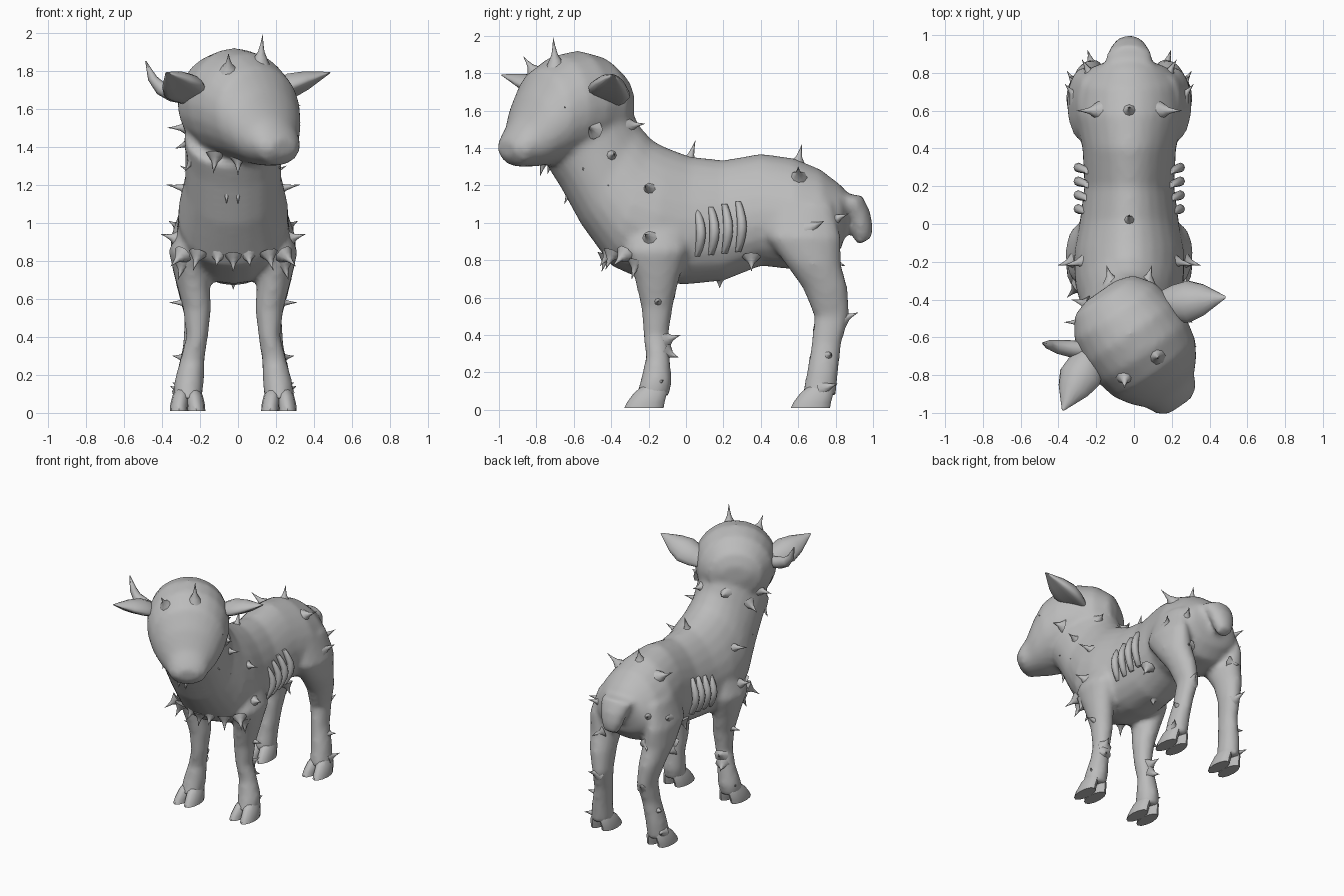
import bpy, bmesh, math
from mathutils import Vector as V

if "Cube" in bpy.data.objects:
    bpy.data.objects.remove(bpy.data.objects["Cube"])

GREY = bpy.data.materials.new("plain grey")
GREY.use_nodes = True
GREY.diffuse_color = (0.5, 0.5, 0.5, 1)
GREY.node_tree.nodes["Principled BSDF"].inputs["Base Color"].default_value = (0.5, 0.5, 0.5, 1)
CX = -0.025                      # the body's own mirror line
X, Y, Z = V((1, 0, 0)), V((0, 1, 0)), V((0, 0, 1))


def loft(bm, rings, n=16, cup=0.0, pear=0.0):
    """Skin rings of (centre, half axis u, half axis v); cup bends them, pear narrows the v side."""
    loops = []
    for c, u, v in rings:
        loop = []
        for i in range(n):
            a = math.tau * i / n
            bend = v.normalized() * (cup * u.length * math.cos(a) ** 2)
            loop.append(bm.verts.new(c + u * math.cos(a) * (1 - pear * math.sin(a)) + v * math.sin(a) + bend))
        loops.append(loop)
    for a, b in zip(loops, loops[1:]):
        for i in range(n):
            j = (i + 1) % n
            bm.faces.new((a[i], a[j], b[j], b[i]))
    bm.faces.new(loops[0][::-1])
    bm.faces.new(loops[-1])


def finish(bm, name, angle=60):
    bmesh.ops.recalc_face_normals(bm, faces=bm.faces)
    me = bpy.data.meshes.new(name)
    bm.to_mesh(me)
    bm.free()
    me.materials.append(GREY)
    ob = bpy.data.objects.new(name, me)
    bpy.context.collection.objects.link(ob)
    bpy.ops.object.select_all(action="DESELECT")
    ob.select_set(True)
    bpy.context.view_layer.objects.active = ob
    bpy.ops.object.shade_smooth_by_angle(angle=math.radians(angle))
    return ob


def head(s, f, z):
    """Point in the turned head's frame: sideways, forward, height."""
    return V((-0.02 + s * 0.82 + f * 0.57, -0.58 + s * 0.57 - f * 0.82, z))


SIDE = V((0.82, 0.57, 0))

# Skin: torso and neck, as top point, bottom point and half width
skin = bmesh.new()
torso = [(.88, 1.14, .86, .97, .09), (.83, 1.2, .83, .86, .2), (.72, 1.285, .75, .77, .27),
         (.58, 1.345, .58, .75, .285), (.4, 1.37, .4, .77, .245), (.2, 1.335, .2, .69, .235),
         (.02, 1.355, 0, .67, .26), (-.1, 1.4, -.2, .68, .29), (-.18, 1.44, -.4, .77, .285),
         (-.25, 1.52, -.56, .99, .25), (-.3, 1.62, -.67, 1.19, .25), (-.36, 1.7, -.74, 1.3, .255)]
rings = []
for yt, zt, yb, zb, w in torso:
    top, bot = V((CX, yt, zt)), V((CX, yb, zb))
    rings.append(((top + bot) / 2, X * w, (top - bot) / 2))
loft(skin, rings, 24, pear=.18)

# Skin: cranium and muzzle
skull = [(-.275, 1.72, -.275, 1.6, .1), (-.24, 1.81, -.25, 1.48, .19), (-.13, 1.89, -.16, 1.38, .262),
         (0, 1.92, 0, 1.33, .29), (.13, 1.895, .1, 1.32, .29), (.25, 1.82, .2, 1.31, .265),
         (.33, 1.69, .28, 1.3, .215), (.39, 1.56, .35, 1.3, .155), (.44, 1.49, .41, 1.3, .13),
         (.47, 1.44, .46, 1.35, .08)]
rings = []
for ft, zt, fb, zb, w in skull:
    top, bot = head(0, ft, zt), head(0, fb, zb)
    rings.append(((top + bot) / 2, SIDE * w, (top - bot) / 2))
loft(skin, rings, 24)

# Skin: legs, as y, z, depth, width, distance from the middle
fore = [(-.14, 1.02, .13, .05, .22), (-.16, .85, .17, .09, .25), (-.155, .7, .12, .09, .215),
        (-.155, .55, .085, .075, .19), (-.16, .4, .068, .058, .19), (-.15, .28, .065, .065, .215),
        (-.16, .15, .085, .08, .235), (-.18, .07, .09, .075, .24)]
hind = [(.62, 1.1, .16, .05, .22), (.63, .92, .2, .09, .24), (.68, .78, .15, .1, .225),
        (.745, .65, .12, .085, .21), (.78, .5, .095, .065, .19), (.75, .35, .08, .06, .205),
        (.73, .2, .085, .07, .23), (.71, .07, .09, .075, .24)]
for m in (-1, 1):
    for leg in (fore, hind):
        loft(skin, [(V((CX + m * x, y, z)), X * w, Y * d) for y, z, d, w, x in leg])

# Skin: hanging tail
tail = [(.8, 1.12, .13, .07), (.88, 1.11, .125, .07), (.925, 1.03, .1, .065),
        (.945, .96, .08, .06), (.955, .9, .05, .045)]
loft(skin, [(V((CX, y, z)), X * w, V((0, d * .9, d * .5))) for y, z, w, d in tail])

body = finish(skin, "body_skin")
mod = body.modifiers.new("blend", "REMESH")
mod.mode, mod.voxel_size, mod.use_smooth_shade = "VOXEL", 0.02, True
mod = body.modifiers.new("soften", "SMOOTH")
mod.factor, mod.iterations = 0.5, 5

# Cloven hooves: two toes per foot
for m, side in ((-1, "right"), (1, "left")):
    for shift, end in ((0, "front"), (.89, "hind")):
        bm = bmesh.new()
        for t in (-1, 1):
            loft(bm, [(V((CX + m * .24 + t * o, y + shift, z)), X * w, Y * d) for o, y, z, w, d in
                      ((.03, -.17, .13, .03, .06), (.036, -.19, .09, .044, .088),
                       (.044, -.215, .04, .048, .1), (.046, -.225, .01, .047, .105))], 12)
        finish(bm, f"{end}_{side}_hoof", 50)

# Ears: broad leaves, hollow on the underside
for m, side in ((-1, "right"), (1, "left")):
    base, tip = head(m * .22, -.04, 1.66), head(m * .525, .13, 1.79)
    axis = (tip - base).normalized()
    normal = head(0, -.3, 1) - head(0, 0, 0)
    normal = (normal - axis * normal.dot(axis)).normalized()
    wide = axis.cross(normal)
    bm = bmesh.new()
    loft(bm, [(base.lerp(tip, t) + normal * w * .15, wide * w, normal * w * .5)
              for t, w in ((0, .07), (.2, .1), (.42, .115), (.65, .085), (.85, .04), (1, .006))], 16, -.3)
    finish(bm, f"{side}_ear")

# Single curved horn
bm = bmesh.new()
loft(bm, [(V(p), V((.45, 0, .9)) * r, Y * r) for p, r in
          (((-.24, -.67, 1.66), .045), ((-.34, -.66, 1.68), .045), ((-.41, -.65, 1.71), .036))]
     + [(V((-.45, -.64, 1.76)), V((.9, 0, .4)) * .025, Y * .025),
        (V((-.485, -.63, 1.85)), X * .003, Y * .003)], 8)
finish(bm, "side_horn")

# Bare ribs on each flank
for m, side in ((-1, "right"), (1, "left")):
    bm = bmesh.new()
    for i in range(4):
        y, low, high = .06 + i * .073, .82 + i * .008, 1.07 + i * .015
        rings = []
        for k in range(7):
            t = k / 6
            bow = math.sin(math.pi * t)
            rings.append((V((CX + m * (.215 + .055 * bow), y + .02 * bow, low + (high - low) * t)),
                          X * .025, Y * (.016 + .01 * bow)))
        loft(bm, rings, 8)
    finish(bm, f"{side}_ribs")


# Thorns: broad flared cones from base to tip
def thorn(bm, base, tip, r):
    axis = tip - base
    u = axis.orthogonal().normalized()
    v = axis.normalized().cross(u)
    loft(bm, [(base + axis * t, u * r * s, v * r * s)
              for t, s in ((-.3, 2), (0, 1.25), (.25, .65), (.6, .3), (1, .03))], 8)


# Paired thorns: start point, direction and length, mirrored
paired = [((.25, -.2, 1.18), (.1, -.02, .02)), ((.31, -.2, .92), (.07, -.02, .02)),
          ((.25, -.15, .58), (.085, 0, 0)), ((.21, -.09, .38), (.02, .06, .02)),
          ((.22, -.09, .3), (.02, .05, -.02)), ((.28, -.15, .14), (.04, .03, .02)),
          ((.2, .85, .49), (.02, .07, .03)), ((.26, .76, .29), (.06, .02, .01)),
          ((.29, .75, .12), (.04, .06, .02)), ((.19, .6, 1.25), (.09, 0, .05)),
          ((.21, .8, 1.02), (.04, .07, .03)), ((.29, .68, .98), (.05, .06, .03)),
          ((.1, -.29, 1.52), (.02, .07, .01)), ((.2, .8, .79), (.03, .05, -.02)),
          ((.28, -.34, .82), (.05, -.05, -.05)), ((.19, -.4, .82), (.02, -.03, -.07)),
          ((.08, -.42, .82), (.01, -.04, -.05)), ((.27, -.27, .77), (.02, -.02, -.07)),
          ((.2, .35, .8), (.03, 0, -.06)), ((.21, -.38, 1.2), (.05, -.04, 0))]
bm = bmesh.new()
for m in (-1, 1):
    for (x, y, z), (a, b, c) in paired:
        base = V((CX + m * x, y, z))
        thorn(bm, base, base + V((m * a, b, c)), .026)
finish(bm, "paired_thorns")

# Single thorns on spine, head, cheeks, throat and belly
single = [((CX, .02, 1.34), (0, .03, .1)), ((CX, .6, 1.33), (0, .02, .09)),
          ((.12, -.7, 1.87), (.01, -.01, .12)), ((-.05, -.82, 1.82), (0, -.05, .07)),
          ((.01, -.89, 1.54), (-.01, -.05, .01)), ((-.28, -.52, 1.5), (-.09, 0, 0)),
          ((-.26, -.42, 1.42), (-.07, .02, -.03)), ((.25, -.5, 1.5), (.06, -.02, .01)),
          ((.27, -.63, 1.6), (.06, -.02, .02)), ((.2, -.4, 1.36), (.08, .02, .01)),
          ((-.12, -.72, 1.34), (-.01, -.02, -.08)), ((0, -.76, 1.33), (0, -.02, -.08)),
          ((.16, -.55, 1.33), (.07, 0, -.05)), ((-.24, -.6, 1.33), (-.04, 0, -.06)),
          ((-.06, -.62, 1.18), (0, -.03, -.08)), ((0, -.62, 1.18), (0, -.03, -.08)),
          ((CX, -.43, .81), (0, -.02, -.07)), ((CX, .18, .7), (0, 0, -.05))]
bm = bmesh.new()
for base, step in single:
    thorn(bm, V(base), V(base) + V(step), .026)
finish(bm, "single_thorns")
